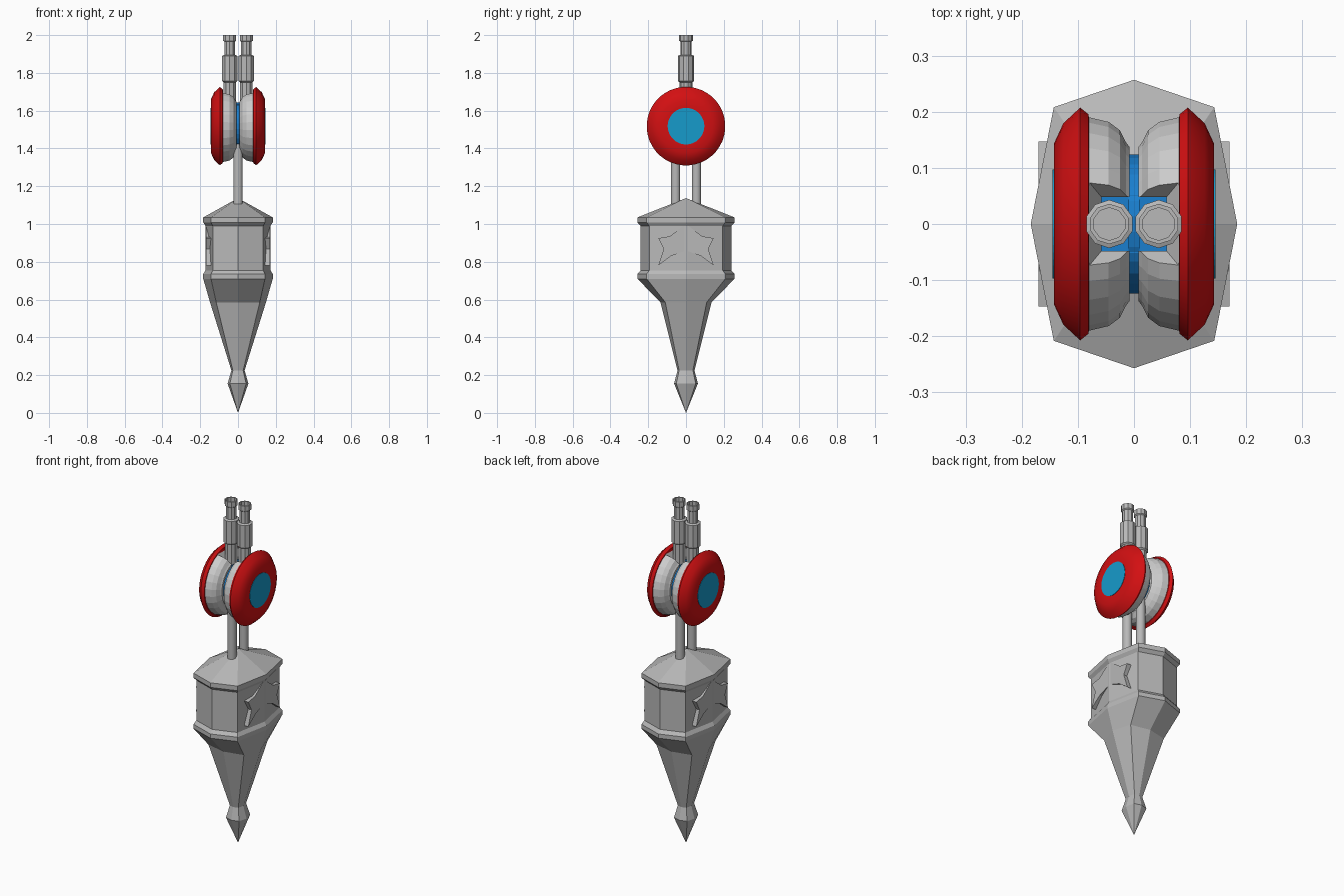
import bpy, bmesh, math
from mathutils import Vector

if "Cube" in bpy.data.objects:
    bpy.data.objects.remove(bpy.data.objects["Cube"])


def material(name, rgb):
    m = bpy.data.materials.new(name)
    m.diffuse_color = (*rgb, 1)
    m.use_nodes = True
    m.node_tree.nodes["Principled BSDF"].inputs["Base Color"].default_value = m.diffuse_color
    return m


STEEL = material("steel grey", (0.48, 0.48, 0.48))
PALE = material("pale grey", (0.60, 0.60, 0.60))
RED = material("red", (0.65, 0.005, 0.006))
CYAN = material("cyan blue", (0.008, 0.33, 0.60))
BLUE = material("string blue", (0.01, 0.21, 0.62))
HUB = 1.518


def loft(name, rings, mat, smooth=False):
    """Join rings of points; a ring of one point makes a tip."""
    bm = bmesh.new()
    vs = [[bm.verts.new(p) for p in r] for r in rings]
    n = max(len(r) for r in vs)
    for a, b in zip(vs, vs[1:]):
        for i in range(n):
            j = (i + 1) % n
            if len(a) == 1:
                bm.faces.new((a[0], b[j], b[i]))
            elif len(b) == 1:
                bm.faces.new((a[i], a[j], b[0]))
            else:
                bm.faces.new((a[i], a[j], b[j], b[i]))
    for r in (vs[0], vs[-1]):
        if len(r) > 2:
            bm.faces.new(r)
    bmesh.ops.recalc_face_normals(bm, faces=bm.faces)
    me = bpy.data.meshes.new(name)
    bm.to_mesh(me)
    bm.free()
    me.materials.append(mat)
    ob = bpy.data.objects.new(name, me)
    bpy.context.collection.objects.link(ob)
    if smooth:
        bpy.ops.object.select_all(action='DESELECT')
        ob.select_set(True)
        bpy.context.view_layer.objects.active = ob
        bpy.ops.object.shade_smooth_by_angle(angle=math.radians(25))
    return ob


def circle_z(r, z, n, x=0, y=0):
    t = [2 * math.pi * (i + 0.5) / n for i in range(n)]
    return [(x + r * math.cos(a), y + r * math.sin(a), z) for a in t]


def circle_x(r, x, n):
    t = [2 * math.pi * (i + 0.5) / n for i in range(n)]
    return [(x, r * math.cos(a), HUB + r * math.sin(a)) for a in t]


def octagon(hx, hy, z):
    """Flattened eight-sided section with points on both axes."""
    cx, cy = hx * 0.777, hy * 0.81
    return [(hx, 0, z), (cx, cy, z), (0, hy, z), (-cx, cy, z),
            (-hx, 0, z), (-cx, -cy, z), (0, -hy, z), (cx, -cy, z)]


def rectangle(hx, hy, z):
    return [(hx, hy, z), (-hx, hy, z), (-hx, -hy, z), (hx, -hy, z)]


# Faceted weight with rims, taper and pointed tip
sections = [(0.055, 0.063, 0.155), (0.035, 0.045, 0.225),
            (0.148, 0.135, 0.585), (0.184, 0.257, 0.71),
            (0.184, 0.257, 0.735), (0.172, 0.24, 0.755),
            (0.172, 0.24, 0.99), (0.184, 0.257, 1.008), (0.184, 0.257, 1.035)]
loft("weighted_body", [[(0, 0, 0)]] + [octagon(*s) for s in sections]
     + [[(0, 0, 1.137)]], STEEL)

# Star plates half sunk into both wide sides
half = [(0, 1.0), (0.085, 0.935), (0.147, 0.925), (0.118, 0.868),
        (0.147, 0.78), (0.08, 0.83), (0, 0.86)]
outline = half + [(-y, z) for y, z in half[-2:0:-1]]
for s, side in ((1, "right"), (-1, "left")):
    loft(side + "_star_plate", [[(s * x, y, z) for y, z in outline]
                                for x in (0.135, 0.17)], STEEL)

# Twin connecting rods
for s, side in ((1, "back"), (-1, "front")):
    loft(side + "_rod", [circle_z(0.025, z, 16, y=0.055 * s)
                         for z in (1.08, 1.48)], STEEL, True)

# Cutter for the barrel well in the top of the drum
well = loft("well_cutter", [rectangle(0.058, 0.048, 1.625),
                            rectangle(0.058, 0.048, 1.65),
                            rectangle(0.082, 0.077, 1.70),
                            rectangle(0.082, 0.077, 1.76)], PALE)
well.hide_render = True
well.hide_set(True)

for s, side in ((1, "right"), (-1, "left")):
    # Flared drum half
    drum = [(0.09, 0.008), (0.138, 0.008), (0.146, 0.014), (0.168, 0.025),
            (0.183, 0.045), (0.192, 0.083), (0.15, 0.09)]
    ob = loft(side + "_drum", [circle_x(r, s * x, 28) for r, x in drum], PALE)
    cut = ob.modifiers.new("well", 'BOOLEAN')
    cut.operation = 'DIFFERENCE'
    cut.solver = 'EXACT'
    cut.object = well
    # Red bevelled rim with flat outer face
    rim = [(0.186, 0.08), (0.196, 0.081), (0.208, 0.096), (0.180, 0.126),
           (0.143, 0.143), (0.098, 0.143)]
    loft(side + "_rim", [circle_x(r, s * x, 40) for r, x in rim], RED, True)
    # Round inlay
    loft(side + "_inlay", [circle_x(0.097, s * x, 40)
                           for x in (0.138, 0.145)], CYAN)
    # Stepped barrel with open muzzle
    barrel = [(0.034, 1.63), (0.034, 1.75), (0.043, 1.757), (0.043, 1.89),
              (0.030, 1.895), (0.030, 1.965), (0.036, 1.97), (0.036, 2.0),
              (0.029, 2.0), (0.029, 1.975)]
    loft(side + "_barrel", [circle_z(r, z, 10, x=0.044 * s)
                            for r, z in barrel], STEEL)

# Wound core seen in the gap, and the floor of the well
loft("string_core", [circle_x(0.125, x, 28) for x in (-0.01, 0.01)], BLUE)
loft("well_floor", [rectangle(0.062, 0.052, z) for z in (1.622, 1.632)], BLUE)
